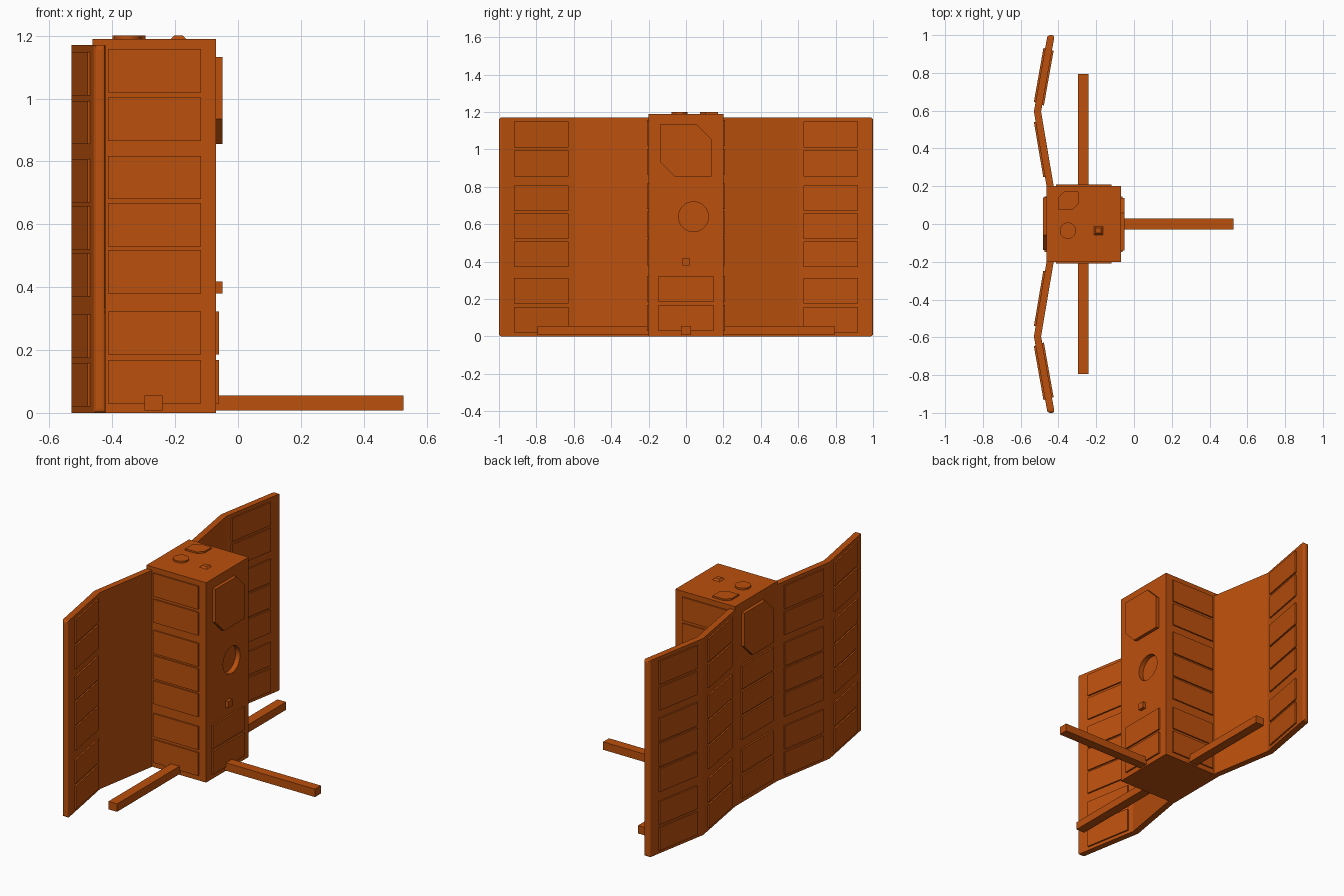
import bpy, bmesh, math
from mathutils import Vector

cube = bpy.data.objects.get("Cube")
if cube:
    bpy.data.objects.remove(cube, do_unlink=True)

orange = bpy.data.materials.new("burnt_orange")
orange.use_nodes = True
color = (0.5, 0.08, 0.004, 1)
orange.diffuse_color = color
orange.node_tree.nodes["Principled BSDF"].inputs["Base Color"].default_value = color

X, Y, Z = Vector((1, 0, 0)), Vector((0, 1, 0)), Vector((0, 0, 1))
ROWS = [0.03, 0.185, 0.38, 0.53, 0.68, 0.865, 1.02]
ROW_HEIGHT = 0.138


def prism(name, outline, origin, u, v, n, depth, taper=1.0, bevel_rule=None):
    """Extrude an outline in the u, v plane along n."""
    bm = bmesh.new()
    base = [Vector(origin) + u * a + v * b for a, b in outline]
    middle = sum(base, Vector()) / len(base)
    low = [bm.verts.new(p) for p in base]
    high = [bm.verts.new(middle + (p - middle) * taper + n * depth) for p in base]
    bm.faces.new(low)
    bm.faces.new(high)
    for i in range(len(low)):
        j = (i + 1) % len(low)
        bm.faces.new((low[i], low[j], high[j], high[i]))
    bmesh.ops.recalc_face_normals(bm, faces=bm.faces)
    if bevel_rule:
        edges = [e for e in bm.edges if all(bevel_rule(w.co) for w in e.verts)]
        bmesh.ops.bevel(bm, geom=edges, offset=0.013, segments=3, profile=0.5, affect='EDGES')
    mesh = bpy.data.meshes.new(name)
    bm.to_mesh(mesh)
    bm.free()
    mesh.materials.append(orange)
    obj = bpy.data.objects.new(name, mesh)
    bpy.context.collection.objects.link(obj)
    return obj


def rect(a0, a1, b0, b1):
    return [(a0, b0), (a1, b0), (a1, b1), (a0, b1)]


def circle(a, b, r, count=32):
    return [(a + r * math.cos(2 * math.pi * i / count), b + r * math.sin(2 * math.pi * i / count))
            for i in range(count)]


def clipped(a0, a1, b0, b1, low_cut, high_cut):
    """Rectangle with two opposite corners cut off."""
    return [(a0 + low_cut, b0), (a1, b0), (a1, b1 - high_cut), (a1 - high_cut, b1),
            (a0, b1), (a0, b0 + low_cut)]


def panel_rows(name, a0, a1, origin, u, n, depth, rows=ROWS):
    for i, z in enumerate(rows):
        prism(f"{name}_{i + 1}", rect(a0, a1, z, z + ROW_HEIGHT), origin, u, Z, n, depth)


# Main body with a round recess in its +x face
body = prism("body", rect(-0.463, -0.07, -0.2, 0.2), (0, 0, 0), X, Y, Z, 1.19)
cutter = prism("recess_cutter", circle(0.04, 0.64, 0.08), (-0.10, 0, 0), Y, Z, X, 0.1)
cutter.hide_render = True
cut = body.modifiers.new("recess", 'BOOLEAN')
cut.operation, cut.solver, cut.object = 'DIFFERENCE', 'EXACT', cutter
bpy.context.view_layer.objects.active = body
bpy.ops.object.modifier_apply(modifier=cut.name)
bpy.data.objects.remove(cutter, do_unlink=True)

# Plates and panels on the two x faces
for name, x, n in (("left", -0.07, X), ("right", -0.463, -X)):
    flip = n.x
    prism(f"{name}_clipped_plate", clipped(-0.14, 0.137, 0.855, 1.133, 0.08, 0.08),
          (x, 0, 0), Y * flip, Z, n, 0.02)
    rows = ROWS[:2] if flip > 0 else ROWS[:5]
    panel_rows(f"{name}_body_panel", -0.148, 0.146, (x, 0, 0), Y, n, 0.01, rows)
prism("small_sensor", rect(-0.019, 0.019, 0.38, 0.418), (-0.07, 0, 0), Y, Z, X, 0.02)

# Fittings on the top
top = (0, 0, 1.19)
prism("top_clipped_plate", [(-0.40, 0.075), (-0.325, 0.075), (-0.295, 0.105), (-0.295, 0.172),
                            (-0.37, 0.172), (-0.40, 0.142)], top, X, Y, Z, 0.01)
prism("top_disc", circle(-0.35, -0.035, 0.043), top, X, Y, Z, 0.01)
prism("top_stud", rect(-0.213, -0.165, -0.058, -0.012), top, X, Y, Z, 0.01, taper=0.6)

# Side panels, folded wings and their panels, mirrored in y
for side, s in (("front", -1), ("back", 1)):
    panel_rows(f"{side}_body_panel", -0.413, -0.118, (0, 0.2 * s, 0), X, Y * s, 0.008)
    outline = [(-0.463, 0.2), (-0.53, 0.595), (-0.458, 1.0),
               (-0.42, 1.0), (-0.492, 0.595), (-0.425, 0.2)]
    prism(f"{side}_wing", [(a, b * s) for a, b in outline], (0, 0, 0), X, Y, Z, 1.17,
          bevel_rule=lambda co: abs(co.y) > 0.99)
    faces = [("inner_outside", 0, 1, 1, 0.05, 0.345), ("outer_outside", 1, 2, 1, 0.05, 0.34),
             ("outer_inside", 4, 3, -1, 0.035, 0.33)]
    for label, i, j, out, a0, a1 in faces:
        start = Vector((outline[i][0], outline[i][1] * s, -0.01))
        end = Vector((outline[j][0], outline[j][1] * s, -0.01))
        u = (end - start).normalized()
        n = Vector((-abs(u.y), u.x * s * 1.0 * (1 if u.y * s > 0 else -1), 0))
        n = Vector((n.x, n.y * s * s, 0)) * out
        panel_rows(f"{side}_wing_{label}_panel", a0, a1, start, u, n, 0.009)

# Booms near the base
    prism(f"{side}_boom", rect(-0.297, -0.24, 0.008, 0.055), (0, 0.2 * s, 0), X, Z, Y * s, 0.595)
prism("left_boom", rect(-0.028, 0.028, 0.008, 0.055), (-0.07, 0, 0), Y, Z, X, 0.597)
